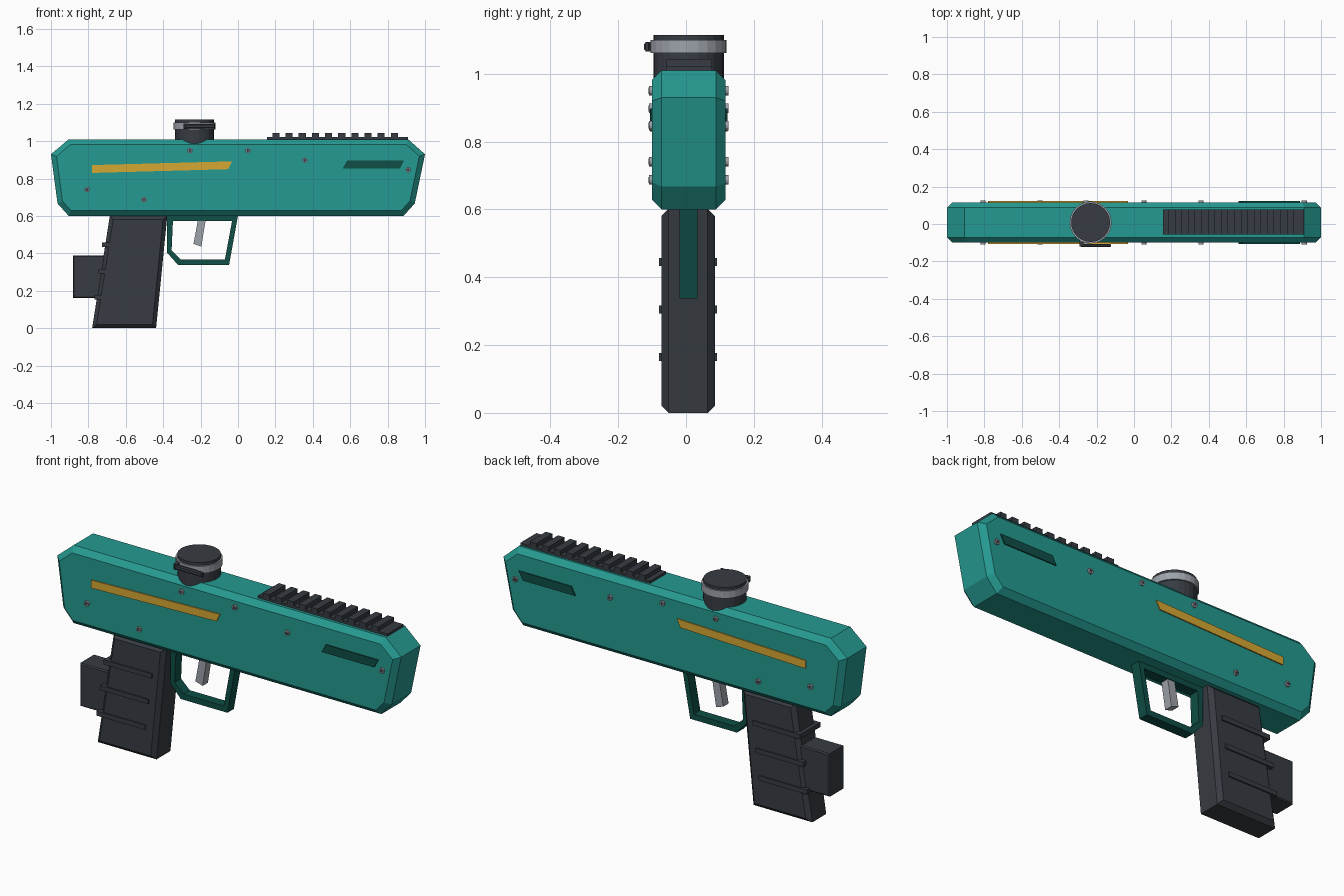
import bpy, bmesh
from math import radians
from mathutils import Matrix

cube = bpy.data.objects.get("Cube")
if cube:
    bpy.data.objects.remove(cube, do_unlink=True)

MID = 0.008      # centre plane of the body in y
HALF = 0.108     # half thickness of the body


def material(name, rgb):
    lin = [((c / 255 + 0.055) / 1.055) ** 2.4 for c in rgb]
    m = bpy.data.materials.new(name)
    m.use_nodes = True
    m.diffuse_color = (*lin, 1)
    m.node_tree.nodes["Principled BSDF"].inputs["Base Color"].default_value = (*lin, 1)
    return m


teal = material("teal", (37, 154, 145))
dark_teal = material("dark teal", (14, 78, 70))
charcoal = material("charcoal", (55, 60, 67))
grey = material("light grey", (158, 163, 171))
gold = material("gold", (214, 168, 52))


def finish(name, bm, mat):
    bmesh.ops.recalc_face_normals(bm, faces=bm.faces[:])
    mesh = bpy.data.meshes.new(name)
    bm.to_mesh(mesh)
    bm.free()
    mesh.materials.append(mat)
    ob = bpy.data.objects.new(name, mesh)
    bpy.context.collection.objects.link(ob)
    return ob


def prism(name, outline, y0, y1, mat, bevel=0, inner=None):
    """Extrude an x-z outline (or the band between two outlines) along y."""
    bm = bmesh.new()
    a = [bm.verts.new((x, y0, z)) for x, z in outline]
    if inner:
        b = [bm.verts.new((x, y0, z)) for x, z in inner]
        faces = [bm.faces.new((a[i - 1], a[i], b[i], b[i - 1])) for i in range(len(a))]
    else:
        faces = [bm.faces.new(a)]
    ext = bmesh.ops.extrude_face_region(bm, geom=faces, use_keep_orig=True)
    moved = [g for g in ext["geom"] if isinstance(g, bmesh.types.BMVert)]
    bmesh.ops.translate(bm, verts=moved, vec=(0, y1 - y0, 0))
    bmesh.ops.recalc_face_normals(bm, faces=bm.faces[:])
    if bevel:
        rims = [e for e in bm.edges if abs(e.verts[0].co.y - e.verts[1].co.y) < 1e-5]
        bmesh.ops.bevel(bm, geom=rims, offset=bevel, offset_type='OFFSET',
                        segments=1, affect='EDGES')
    return finish(name, bm, mat)


def box(name, x0, x1, y0, y1, z0, z1, mat, bevel=0):
    return prism(name, [(x0, z0), (x1, z0), (x1, z1), (x0, z1)], y0, y1, mat, bevel)


def cylinder(name, centre, radius, depth, sides, mat, along_y=False, top=None):
    bm = bmesh.new()
    rot = Matrix.Rotation(radians(90), 4, 'X') if along_y else Matrix()
    bmesh.ops.create_cone(bm, cap_ends=True, segments=sides, radius1=radius,
                          radius2=radius if top is None else top, depth=depth,
                          matrix=Matrix.Translation(centre) @ rot)
    return finish(name, bm, mat)


# Main body: chamfered slab with bevelled side rims
body_outline = [(-0.905, 0.6), (0.885, 0.6), (0.945, 0.667), (1.0, 0.93),
                (0.91, 1.01), (-0.905, 1.01), (-1.0, 0.93), (-0.965, 0.667)]
prism("body", body_outline, MID - HALF, MID + HALF, teal, 0.028)

# Side decoration, repeated on both faces
stripe = [(-0.78, 0.83), (-0.052, 0.85), (-0.032, 0.892), (-0.78, 0.872)]
vent = [(0.56, 0.853), (0.865, 0.853), (0.888, 0.897), (0.583, 0.897)]
bolts = [(-0.807, 0.741), (-0.503, 0.687), (-0.257, 0.95),
         (0.053, 0.95), (0.358, 0.898), (0.91, 0.847)]
for side, label in ((-1, "front"), (1, "back")):
    face = MID + side * HALF
    ends = (face - side * 0.002, face + side * 0.006)
    prism("stripe_" + label, stripe, *ends, gold)
    prism("vent_" + label, vent, *ends, dark_teal)
    for i, (x, z) in enumerate(bolts):
        cylinder(f"bolt_{label}_{i}", (x, face + side * 0.003, z), 0.014, 0.012, 12, grey, True)
        cylinder(f"bolt_socket_{label}_{i}", (x, face + side * 0.006, z), 0.009, 0.008, 6,
                 charcoal, True)

# Grip with ridges and a rear block
prism("grip", [(-0.78, 0), (-0.438, 0), (-0.378, 0.602), (-0.685, 0.602)],
      -0.072, 0.085, charcoal, 0.021)
for i in range(3):
    z, x = 0.445 - 0.14 * i, -0.727 - 0.02 * i
    box(f"grip_ridge_{i}", x, x + 0.28, -0.079, 0.092, z - 0.012, z + 0.012, charcoal)
box("rear_block", -0.882, -0.7, MID - 0.062, MID + 0.062, 0.162, 0.388, charcoal, 0.006)

# Trigger and guard
prism("trigger_guard",
      [(-0.38, 0.602), (-0.38, 0.405), (-0.32, 0.337), (-0.048, 0.337), (0.0, 0.602)],
      -0.019, 0.034, dark_teal,
      inner=[(-0.348, 0.572), (-0.355, 0.415), (-0.305, 0.367), (-0.07, 0.367), (-0.032, 0.572)])
prism("trigger", [(-0.238, 0.45), (-0.196, 0.437), (-0.172, 0.585), (-0.213, 0.585)],
      -0.014, 0.03, grey)

# Top rail with evenly spaced teeth
RAIL = (-0.057, 0.077)
box("rail_base", 0.155, 0.91, *RAIL, 1.0, 1.022, charcoal)
for i in range(10):
    x = 0.203 + 0.0703 * i
    box(f"rail_tooth_{i}", x - 0.019, x + 0.019, *RAIL, 1.02, 1.044, charcoal)

# Round sight with a ring and a side latch
SIGHT = -0.232
cylinder("sight_drum", (SIGHT, MID, 1.045), 0.104, 0.14, 24, charcoal)
cylinder("sight_ring", (SIGHT, MID, 1.08), 0.112, 0.038, 24, grey)
box("latch_bar", -0.285, -0.122, -0.124, -0.106, 1.067, 1.092, charcoal, 0.005)
box("latch_pivot", -0.292, -0.272, -0.12, -0.04, 1.065, 1.094, charcoal)
